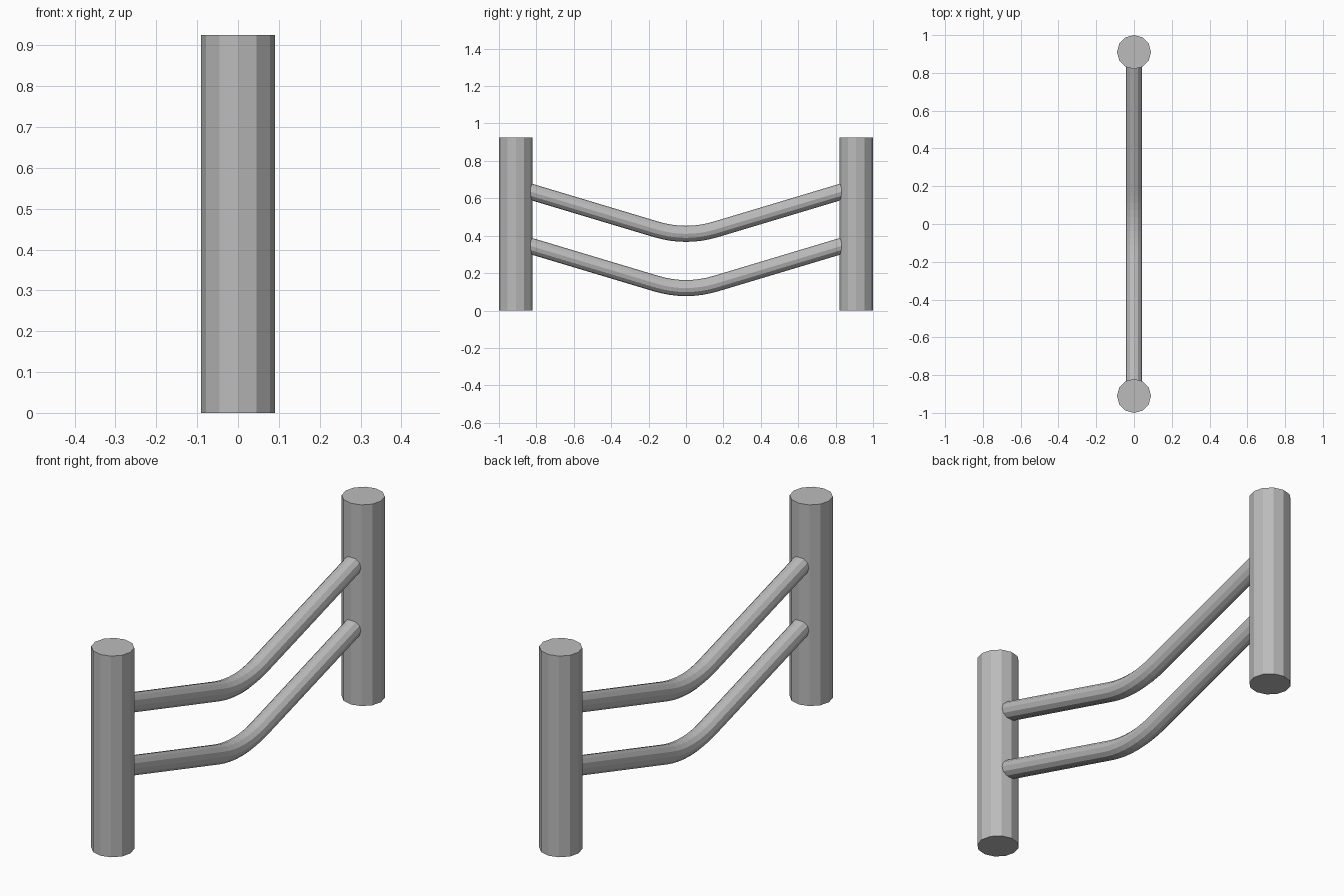
import bpy
from math import radians

default = bpy.data.objects.get("Cube")
if default:
    bpy.data.objects.remove(default, do_unlink=True)

GREY = (0.5, 0.5, 0.5, 1)
steel = bpy.data.materials.new("grey_steel")
steel.use_nodes = True
steel.diffuse_color = GREY
steel.node_tree.nodes["Principled BSDF"].inputs["Base Color"].default_value = GREY

POST_R, POST_H, POST_Y = 0.09, 0.925, 0.91
RAIL_R, RAIL_END, BEND, SLOPE = 0.043, 0.85, 0.16, 0.3


def post(name, y):
    bpy.ops.mesh.primitive_cylinder_add(vertices=12, radius=POST_R, depth=POST_H,
                                        location=(0, y, POST_H / 2))
    obj = bpy.context.object
    obj.name = name
    obj.data.materials.append(steel)


def rail(name, low):
    """Round bar with straight arms and a parabolic bend in the middle."""
    arc = [BEND * i / 4 for i in range(-4, 5)]
    points = [(0, y, low + SLOPE * y * y / (2 * BEND)) for y in arc]
    end_z = low + SLOPE * (RAIL_END - BEND / 2)
    points = [(0, -RAIL_END, end_z)] + points + [(0, RAIL_END, end_z)]

    curve = bpy.data.curves.new(name, "CURVE")
    curve.dimensions = "3D"
    curve.bevel_depth = RAIL_R
    curve.bevel_resolution = 4
    curve.use_fill_caps = True
    spline = curve.splines.new("POLY")
    spline.points.add(len(points) - 1)
    for p, co in zip(spline.points, points):
        p.co = (*co, 1)
    spline.use_smooth = False
    curve.materials.append(steel)

    obj = bpy.data.objects.new(name, curve)
    bpy.context.collection.objects.link(obj)
    bpy.ops.object.select_all(action="DESELECT")
    obj.select_set(True)
    bpy.context.view_layer.objects.active = obj
    bpy.ops.object.convert(target="MESH")


# Upright posts
post("front_post", -POST_Y)
post("back_post", POST_Y)

# Bent rails between the posts
rail("lower_rail", 0.12)
rail("upper_rail", 0.41)
